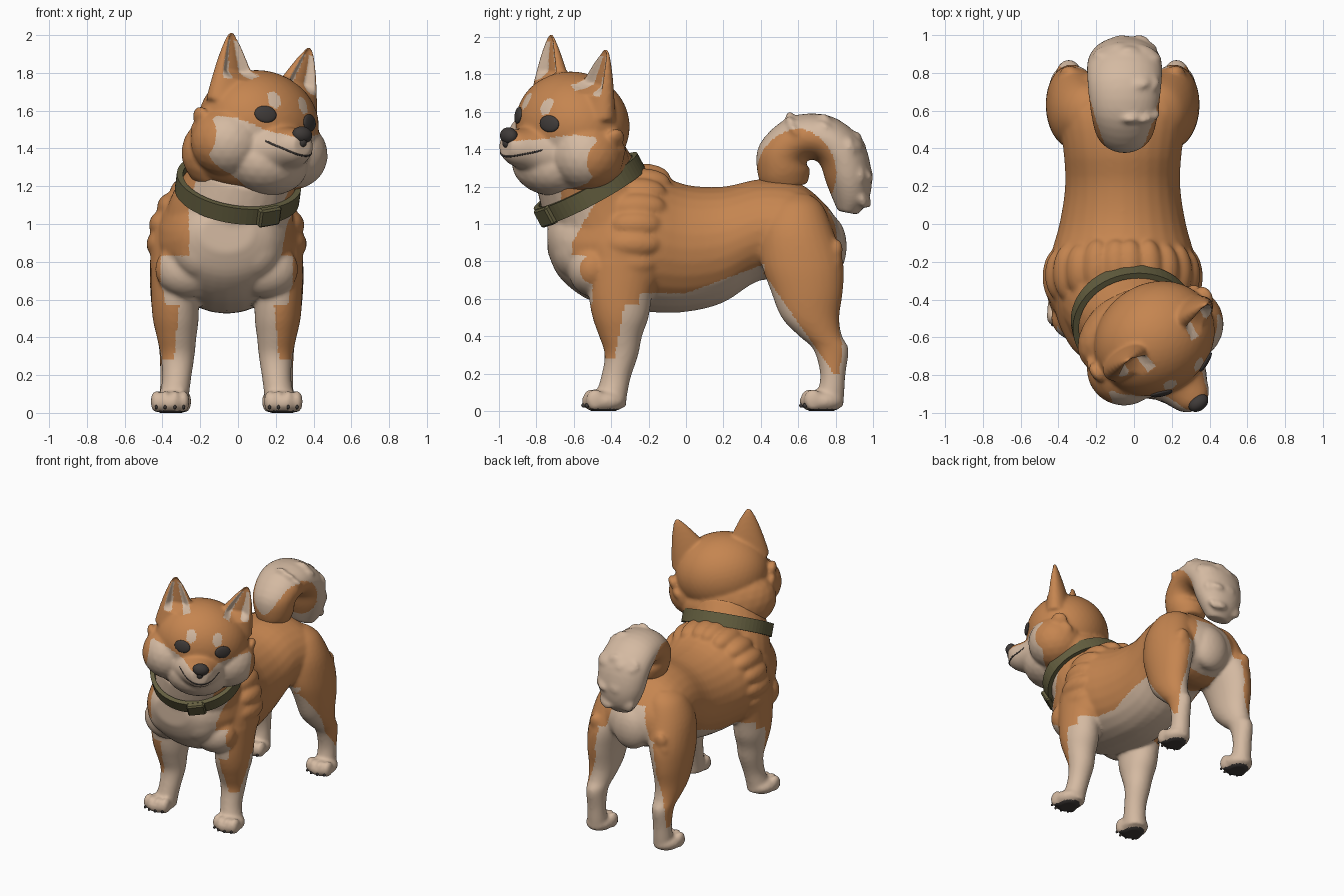
import bpy, bmesh, math, random
from mathutils import Vector, Matrix, Euler
from mathutils.bvhtree import BVHTree

if "Cube" in bpy.data.objects:
    bpy.data.objects.remove(bpy.data.objects["Cube"])

random.seed(4)
CX = -0.06                      # middle line of the body
V = Vector


def material(name, rgb):
    m = bpy.data.materials.new(name)
    m.diffuse_color = (*rgb, 1)
    m.use_nodes = True
    m.node_tree.nodes["Principled BSDF"].inputs["Base Color"].default_value = m.diffuse_color
    return m


ORANGE, CREAM, DARK, GREEN = range(4)
MATS = [material("orange fur", (0.56, 0.235, 0.08)), material("cream fur", (0.66, 0.49, 0.36)),
        material("dark grey", (0.05, 0.043, 0.04)), material("olive strap", (0.125, 0.112, 0.05))]


def ball(bm, loc, r, rot=(0, 0, 0), sub=3):
    bmesh.ops.create_icosphere(bm, subdivisions=sub, radius=1,
                               matrix=Matrix.LocRotScale(V(loc), Euler(rot), V(r)))


def loft(bm, rings, n=28, sub=4):
    """Skin elliptical rings (centre, half axis, half axis), smoothly interpolated."""
    at = lambda i: rings[min(max(i, 0), len(rings) - 1)]
    fine = []
    for i in range(len(rings) - 1):
        for k in range(sub):
            t = k / sub
            fine.append([0.5 * (2 * b + (c - a) * t + (2 * a - 5 * b + 4 * c - d) * t * t
                                + (3 * b - a - 3 * c + d) * t ** 3)
                         for a, b, c, d in zip(at(i - 1), at(i), at(i + 1), at(i + 2))])
    fine.append(rings[-1])
    angles = [2 * math.pi * j / n for j in range(n)]
    loops = [[bm.verts.new(c + u * math.cos(a) + v * math.sin(a)) for a in angles] for c, u, v in fine]
    for p, q in zip(loops, loops[1:]):
        for j in range(n):
            bm.faces.new((p[j], p[(j + 1) % n], q[(j + 1) % n], q[j]))
    bm.faces.new(loops[0][::-1])
    bm.faces.new(loops[-1])


def make(name, bm, rule=None, voxel=None, tweak=None, matrix=None, smooth=True):
    """Turn a bmesh into an object, fuse it if asked and colour faces by rule."""
    bmesh.ops.recalc_face_normals(bm, faces=bm.faces)
    me = bpy.data.meshes.new(name)
    bm.to_mesh(me)
    bm.free()
    ob = bpy.data.objects.new(name, me)
    bpy.context.collection.objects.link(ob)
    if voxel:
        rm = ob.modifiers.new("fuse", 'REMESH')
        rm.mode, rm.voxel_size = 'VOXEL', voxel
        sm = ob.modifiers.new("soften", 'SMOOTH')
        sm.factor, sm.iterations = 0.5, 9
        deps = bpy.context.evaluated_depsgraph_get()
        me = bpy.data.meshes.new_from_object(ob.evaluated_get(deps))
        ob.modifiers.clear()
        ob.data = me
    if tweak:
        for v in me.vertices:
            tweak(v.co)
        me.update()
    me.materials.clear()
    for m in MATS:
        me.materials.append(m)
    for p in me.polygons:
        p.use_smooth = smooth
        p.material_index = rule(p.center, p.normal) if callable(rule) else rule
    if matrix:
        ob.matrix_world = matrix
    return ob


# ---------- body: torso, neck, legs, paws and fur tufts ----------
bm = bmesh.new()
torso = [(-.74, .95, .14, .1), (-.68, .92, .25, .2), (-.55, .9, .33, .29), (-.4, .91, .37, .35),
         (-.2, .905, .385, .375), (0, .87, .335, .34), (.2, .89, .305, .31), (.4, .97, .315, .27),
         (.6, .95, .345, .27), (.75, .92, .28, .18), (.82, .9, .13, .1)]
loft(bm, [(V((CX, y, z)), V((rx, 0, 0)), V((0, 0, rz))) for y, z, rx, rz in torso])
ball(bm, (CX, .76, .88), (.15, .1, .17))      # fluff under the tail
N = V((.12, -.47, .87)).normalized()          # neck direction
SIDE = V((1, 0, .12 / -.87)).normalized()
BACK = N.cross(SIDE)
NECK = V((0, -.515, 1.19))
neck = [((-.05, -.4, .98), .35, .34), ((-.03, -.46, 1.1), .325, .305),
        (NECK, .3, .285), ((.05, -.57, 1.32), .28, .26)]
loft(bm, [(V(c), SIDE * a, BACK * b) for c, a, b in neck])

front_leg = [(.28, -.33, .8, .125, .19), (.275, -.35, .62, .125, .17), (.27, -.35, .5, .122, .15),
             (.265, -.35, .4, .105, .115), (.26, -.345, .3, .09, .09), (.265, -.375, .18, .077, .08),
             (.28, -.4, .08, .08, .085), (.285, -.41, .02, .08, .09)]
hind_leg = [(.17, .59, 1.16, .06, .07), (.19, .59, 1.1, .125, .14), (.225, .59, .97, .155, .195),
            (.26, .62, .8, .145, .22), (.28, .645, .65, .125, .195),
            (.285, .665, .5, .105, .155), (.285, .72, .4, .085, .115), (.285, .775, .33, .072, .095),
            (.285, .785, .2, .067, .068), (.285, .775, .1, .07, .072), (.285, .76, .02, .07, .08)]
claws = bmesh.new()
for s in (-1, 1):
    for leg, px, py, toe_y in ((front_leg, .3, -.44, -.515), (hind_leg, .29, .725, .65)):
        loft(bm, [(V((CX + s * x, y, z)), V((a, 0, 0)), V((0, b, 0))) for x, y, z, a, b in leg])
        ball(bm, (CX + s * px, py, .052), (.1, .12, .063))
        for k in (-.073, -.026, .026, .073):
            tx, ty = CX + s * (px + k), toe_y + abs(k) * .4
            ball(bm, (tx, ty, .06), (.03, .05, .06))
            ball(claws, (tx, ty - .043, .03), (.008, .013, .012), sub=2)
    # shoulder mass and chest fluff
    ball(bm, (CX + s * .27, -.32, .82), (.135, .2, .27))
    ball(bm, (CX + s * .2, -.5, .76), (.18, .13, .15))
    ball(bm, (CX + s * .12, -.59, .88), (.17, .13, .18))
    # ruff edge, broad overlapping locks from the withers down behind the shoulder
    for k in range(7):
        a = math.radians(6 + k * 17)
        ball(bm, (CX + s * .345 * math.sin(a), -.22 - .012 * k, .9 + .345 * math.cos(a)),
             (.08, .14 + .012 * (k % 2), .08))
    # feathering at the back of the thigh and the elbow
    for k in range(4):
        ball(bm, (CX + s * (.28 + .015 * (k % 2)), .79 - .006 * k * k, .84 - .07 * k), (.055, .045, .08), (-.3, 0, 0))
    for k in range(3):
        ball(bm, (CX + s * .31, -.235 - .02 * k, .64 - .05 * k), (.05, .035, .06))


def body_colour(c, n):
    dx, y, z = c.x - CX, c.y, c.z
    ad = abs(dx)
    inward = dx * n.x < 0 and abs(n.x) > .2
    if z < .012 and n.z < -.5:
        return DARK
    if z < .2:
        return CREAM
    if (c - NECK).dot(N) > 0 and y < -.2:                     # neck above the collar
        return CREAM if y < -.67 else ORANGE
    if y < -.1 and z < .57:                                   # front legs
        return ORANGE if ad > .28 - (z - .28) * .1 and y < -.33 - (.57 - z) * .18 and z > .28 else CREAM
    if y < -.25:                                              # chest and throat
        if z < .83:
            return CREAM if (y < -.5 and ad < .35) or (z < .66 and ad < .27) else ORANGE
        return CREAM if y < -.61 + max(0, z - .9) * .58 and dx > -.2 else ORANGE
    if y < .42 and z < .63 + max(0, y) * .37:                 # belly
        return CREAM
    if y > .38:                                               # hind legs and rump
        if z < .74 and y < .42 + (.73 - z) * .7:
            return CREAM
        if z < .85 and inward and ad < .34:
            return CREAM
        if y > .68 and z < 1.07 and ad < .12 + (1.07 - z) * .3 and (ad < .16 or n.y > .5):
            return CREAM
    return ORANGE


def ground(co):
    co.z = max(0, co.z)


make("body", bm, body_colour, .012, ground)
make("claws", claws, DARK)

# ---------- curled tail ----------
bm = bmesh.new()
path = [(.545, 1.19, .11, .1), (.525, 1.27, .14, .14), (.515, 1.37, .135, .16), (.6, 1.455, .125, .18),
        (.73, 1.46, .125, .195), (.83, 1.38, .13, .2), (.87, 1.25, .125, .185),
        (.88, 1.14, .1, .145), (.865, 1.06, .055, .09)]
rings = []
for i, (y, z, r, rx) in enumerate(path):
    p, q = path[max(i - 1, 0)], path[min(i + 1, len(path) - 1)]
    t = V((0, q[0] - p[0], q[1] - p[1])).normalized()
    rings.append((V((CX + .01, y, z)), V((rx, 0, 0)), V((0, -t.z, t.y)) * r))
loft(bm, rings)
for k in range(26):                                           # fluffy outer locks
    c, u, v = rings[random.randint(3, 7)]
    a = random.uniform(.3, 2.84)
    ball(bm, c + u * math.cos(a) * .8 + v * math.sin(a) * .8, (.06, .03, .06), (random.random(), 0, 0), 2)


def tail_colour(c, n):
    d = math.hypot(c.y - .62, c.z - 1.27)
    limit = .24 - max(0, min(.055, (c.y - .62) * .3))
    return ORANGE if d < limit or (c.z < 1.26 and c.y < .68) else CREAM


make("tail", bm, tail_colour, .012)

# ---------- head, built facing -y and then turned ----------
HEAD = Matrix.Translation((.11, -.63, 1.45)) @ Matrix.Rotation(math.radians(35.5), 4, 'Z') \
    @ Matrix.Rotation(math.radians(9), 4, 'Y')
bm = bmesh.new()
ball(bm, (0, .02, .08), (.335, .29, .285), sub=4)
ball(bm, (0, .05, -.11), (.335, .28, .2), sub=4)
ball(bm, (0, -.1, -.13), (.23, .2, .17))
ball(bm, (-.05, .14, -.1), (.31, .2, .23))                    # nape
muzzle = [(-.14, -.06, .23, .16), (-.22, -.06, .18, .14), (-.3, -.05, .13, .11),
          (-.37, -.04, .095, .088), (-.41, -.035, .055, .06)]
loft(bm, [(V((0, y, z)), V((a, 0, 0)), V((0, 0, b))) for y, z, a, b in muzzle])


def ear_half(z):
    return .17 * (max(.002, .545 - z) / .365) ** .75


def ear_mid(z):
    return .18 + .075 * (z - .18) / .34


for s in (-1, 1):
    ball(bm, (s * .2, -.015, -.05), (.205, .2, .19))
    loft(bm, [(V((s * ear_mid(z), .01, z)), V((ear_half(z), 0, 0)), V((0, ear_half(z) * .55, 0)))
              for z in (.16, .24, .32, .4, .47, .515, .535)])
    for k in range(5):                                        # cheek tufts
        ball(bm, (s * (.35 - .017 * k * k), .05 + .03 * (k % 2), .06 - .075 * k), (.035, .06, .06), (0, s * .4, 0))


def ear_depth(c):
    """0 at the ear rim, 1 on its centre line, with the local half width."""
    half = max(.008, ear_half(c.z))
    return 1 - abs(abs(c.x) - ear_mid(c.z)) / half, half


def hollow_ears(co):
    if co.z > .28 and -.1 < co.y < .0:
        t, half = ear_depth(co)
        if t > .2:
            co.y += .5 * half * min(1, (t - .2) / .4) * min(1, (co.z - .28) / .05)


def head_colour(c, n):
    ax = abs(c.x)
    if c.z > .285 and -.1 < c.y < .06 and n.y < .1:           # ear lining
        t, _ = ear_depth(c)
        if t > .22 and c.z < .49:
            return CREAM if t < .7 else ORANGE
    if c.y < -.1 and ((ax - .095) / .036) ** 2 + ((c.z - .195) / .045) ** 2 < 1:
        return CREAM                                          # brow spots
    top = max(0, min(.07, (ax - .05) * .32))
    if c.y < -.07 - .25 * max(0, -c.z - .12) and c.z < top and ax < .365:
        return CREAM
    return ORANGE


head = make("head", bm, head_colour, .011, hollow_ears, HEAD)
tree = BVHTree.FromPolygons([v.co.copy() for v in head.data.vertices],
                            [tuple(p.vertices) for p in head.data.polygons])


def on_face(x, z):
    hit, normal, _, _ = tree.ray_cast(V((x, -1, z)), V((0, 1, 0)))
    return hit, normal


# eyes and nose
for s, name in ((-1, "right_eye"), (1, "left_eye")):
    hit, normal = on_face(s * .145, .11)
    bm = bmesh.new()
    turn = normal.to_track_quat('Z', 'Y').to_euler()
    ball(bm, hit, (.06, .045, .015), turn)
    make(name, bm, DARK, matrix=HEAD)
bm = bmesh.new()
ball(bm, (0, -.392, .022), (.058, .042, .045))
ball(bm, (0, -.4, -.015), (.025, .025, .03))
make("nose", bm, DARK, matrix=HEAD)

# mouth line, a thin strip laid over the muzzle
bm = bmesh.new()
line = []
for k in range(-10, 11):
    x = k * .0145
    hit, normal = on_face(x, -.088 + .055 * (abs(x) / .145) ** 2)
    line.append((hit, V((0, .005, 0)), V((0, 0, .005))))
loft(bm, line, n=8, sub=2)
make("mouth", bm, DARK, matrix=HEAD)

# ---------- collar with a buckle ----------
bm = bmesh.new()
count = 64
rows = []
for j in range(count):
    a = 2 * math.pi * j / count
    out = SIDE * (.322 * math.cos(a)) + BACK * (.305 * math.sin(a))
    rows.append([bm.verts.new(NECK + out * r + N * h)
                 for r, h in ((.93, -.047), (1.03, -.047), (1.03, .047), (.93, .047))])
for j in range(count):
    p, q = rows[j], rows[(j + 1) % count]
    for k in range(4):
        bm.faces.new((p[k], p[(k + 1) % 4], q[(k + 1) % 4], q[k]))
make("collar", bm, GREEN, smooth=False)
bm = bmesh.new()
a = math.radians(-57)
out = SIDE * (.322 * math.cos(a)) + BACK * (.305 * math.sin(a))
x_axis = N.cross(out).normalized()
frame = Matrix((x_axis, N.cross(x_axis), N)).transposed().to_4x4()
bmesh.ops.create_cube(bm, size=1, matrix=Matrix.Translation(NECK + out * 1.04) @ frame
                      @ Matrix.Diagonal((.13, .045, .105, 1)))
bmesh.ops.bevel(bm, geom=bm.edges[:], offset=.01, segments=1, affect='EDGES')
make("buckle", bm, GREEN, smooth=False)
